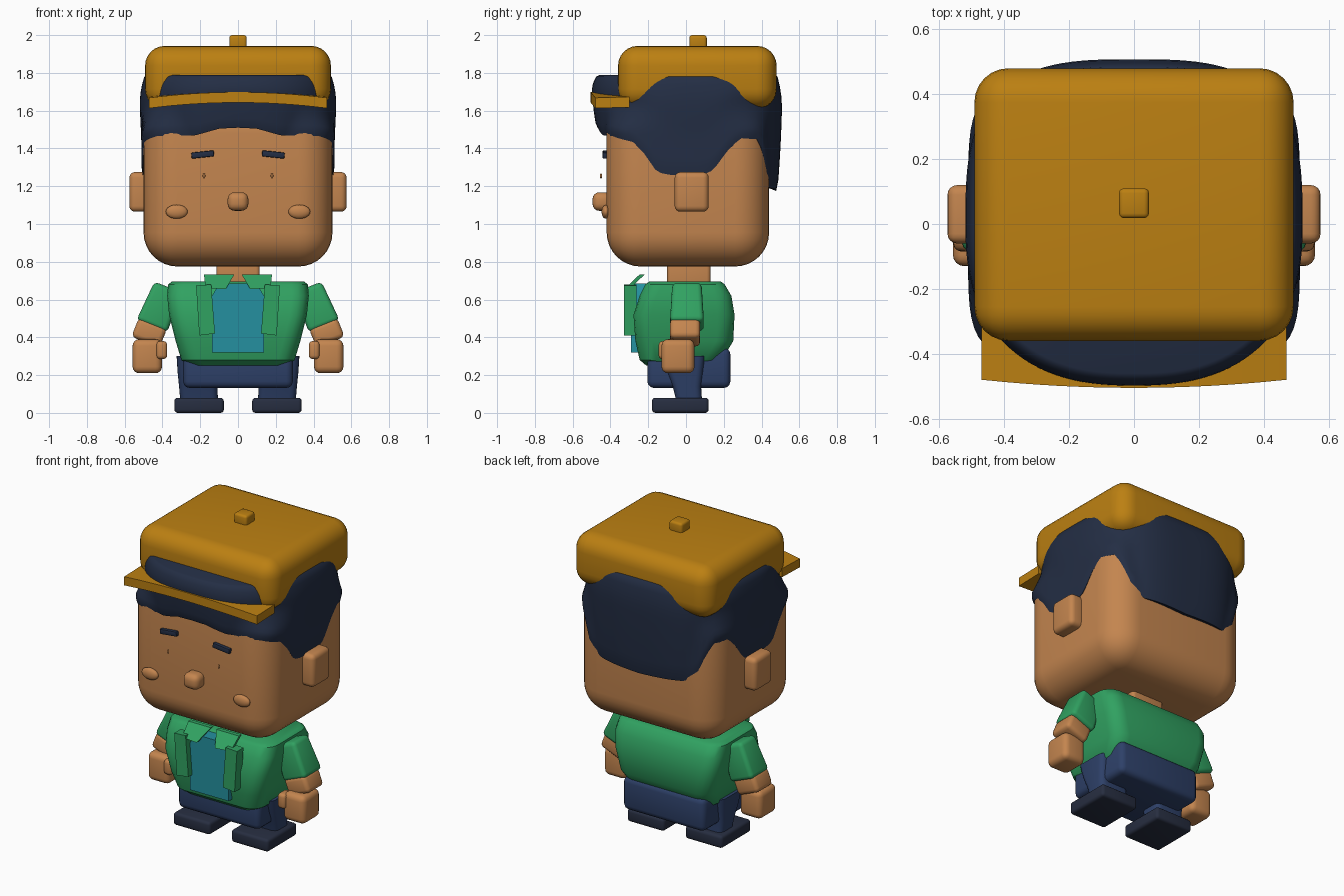
import bpy, bmesh, math
from mathutils import Matrix, Vector

if "Cube" in bpy.data.objects:
    bpy.data.objects.remove(bpy.data.objects["Cube"])


def material(name, rgb):
    m = bpy.data.materials.new(name)
    m.diffuse_color = (*rgb, 1)
    m.use_nodes = True
    m.node_tree.nodes["Principled BSDF"].inputs["Base Color"].default_value = m.diffuse_color
    return m


MUSTARD = material("mustard", (0.50, 0.215, 0.006))
SKIN = material("skin", (0.55, 0.235, 0.078))
NAVY = material("dark_navy", (0.017, 0.027, 0.058))
GREEN = material("green", (0.03, 0.36, 0.12))
TEAL = material("teal", (0.018, 0.28, 0.35))
DENIM = material("denim", (0.027, 0.052, 0.14))
SHOE = material("shoe_navy", (0.02, 0.027, 0.052))


def finish(name, bm, mat, mirror=False, angle=35):
    bmesh.ops.recalc_face_normals(bm, faces=bm.faces)
    me = bpy.data.meshes.new(name)
    bm.to_mesh(me)
    bm.free()
    me.materials.append(mat)
    ob = bpy.data.objects.new(name, me)
    bpy.context.collection.objects.link(ob)
    bpy.ops.object.select_all(action='DESELECT')
    ob.select_set(True)
    bpy.context.view_layer.objects.active = ob
    bpy.ops.object.shade_smooth_by_angle(angle=math.radians(angle))
    if mirror:
        ob.modifiers.new("mirror", 'MIRROR').use_mirror_merge = False
    return ob


def box(name, mat, x, y, z, r=0.0, seg=4, mirror=False, tilt=0, taper=1.0):
    """Rounded box from its ranges; taper scales the top, tilt turns about y."""
    bm = bmesh.new()
    bmesh.ops.create_cube(bm, size=1)
    size = Vector((x[1] - x[0], y[1] - y[0], z[1] - z[0]))
    mid = Vector((x[0] + x[1], y[0] + y[1], z[0] + z[1])) / 2
    for v in bm.verts:
        k = taper if v.co.z > 0 else 1
        v.co = Vector((v.co.x * size.x * k, v.co.y * size.y * k, v.co.z * size.z))
    if r:
        bmesh.ops.bevel(bm, geom=bm.edges[:], offset=r, segments=seg,
                        profile=0.5, affect='EDGES')
    bm.transform(Matrix.Translation(mid) @ Matrix.Rotation(math.radians(tilt), 4, 'Y'))
    return finish(name, bm, mat, mirror)


def loft(name, mat, rings, mirror=False, angle=35):
    bm = bmesh.new()
    rows = [[bm.verts.new(p) for p in ring] for ring in rings]
    n = len(rows[0])
    for a, b in zip(rows, rows[1:]):
        for i in range(n):
            j = (i + 1) % n
            bm.faces.new((a[i], a[j], b[j], b[i]))
    bm.faces.new(rows[0])
    bm.faces.new(rows[-1])
    return finish(name, bm, mat, mirror, angle)


def rounded_ring(z, x0, x1, y0, y1, r, n=4):
    pts = []
    corners = [(x1 - r, y1 - r), (x0 + r, y1 - r), (x0 + r, y0 + r), (x1 - r, y0 + r)]
    for q, (cx, cy) in enumerate(corners):
        for i in range(n + 1):
            a = math.pi / 2 * (q + i / n)
            pts.append((cx + r * math.cos(a), cy + r * math.sin(a), z))
    return pts


def plate(name, mat, outline, y0, y1, lean=0.0, z_ref=0.0, mirror=False):
    """Flat x-z outline given thickness in y; lean pushes the top backward."""
    return loft(name, mat, [[(px, y + lean * (pz - z_ref), pz) for px, pz in outline]
                            for y in (y0, y1)], mirror)


def ellipsoid(name, mat, centre, radii, mirror=False):
    bm = bmesh.new()
    bmesh.ops.create_uvsphere(bm, u_segments=20, v_segments=12, radius=1)
    bm.transform(Matrix.Translation(centre) @ Matrix.Diagonal((*radii, 1)))
    return finish(name, bm, mat, mirror, 60)


# Head and face
box("head", SKIN, (-.5, .5), (-.42, .44), (.775, 1.66), .18, 8)
box("ear", SKIN, (.46, .575), (-.06, .12), (1.065, 1.275), .03, mirror=True)
box("nose", SKIN, (-.055, .055), (-.495, -.39), (1.07, 1.168), .036)
ellipsoid("cheek", SKIN, (.325, -.425, 1.065), (.058, .022, .037), True)
ellipsoid("eye", SKIN, (.18, -.45, 1.255), (.007, .006, .014), True)
box("eyebrow", NAVY, (.127, .247), (-.442, -.415), (1.352, 1.384), .006, 2, True, tilt=6)
box("neck", SKIN, (-.115, .115), (-.1, .13), (.66, .82), .02)

# Hair: a shell whose lower hairline changes around the head
HAIRLINE = [(0, 1.515), (12, 1.51), (27, 1.475), (48, 1.47), (60, 1.44), (66, 1.38),
            (73, 1.28), (80, 1.265), (100, 1.265), (106, 1.29), (115, 1.41),
            (121, 1.455), (129, 1.455), (134, 1.38), (139, 1.23), (146, 1.195), (180, 1.18)]


def hairline(deg):
    for (a, za), (b, zb) in zip(HAIRLINE, HAIRLINE[1:]):
        if deg <= b:
            return za + (zb - za) * (deg - a) / (b - a)
    return HAIRLINE[-1][1]


def reach(dx, dy, a, b, n):
    return ((abs(dx) / a) ** n + (abs(dy) / b) ** n) ** (-1 / n)


def hair_ring(u, inset=1.0, lift=0.0):
    ring = []
    for i in range(120):
        phi = 2 * math.pi * i / 120
        dx, dy = math.sin(phi), -math.cos(phi)
        z0 = hairline(min(math.degrees(phi), 360 - math.degrees(phi)))
        z = z0 + (1.78 - z0) * u + lift
        r = reach(dx, dy, .522, .5 if dy < 0 else .51, 2.45 if dy < 0 else 3.1)
        r *= 1 - .05 * (1 - u) ** 2 - .05 * max(0, (u - .7) / .3) ** 2
        skull = reach(dx, dy, .5, .42 if dy < 0 else .44, 5.8) + .012
        w = min(1, max(0, (1.63 - z) / .12))
        r = (r + (max(r, skull) - r) * w) * inset
        ring.append((dx * r, dy * r, z))
    return ring


loft("hair", NAVY, [hair_ring(0, .8, .03), hair_ring(0, .985, -.005)]
     + [hair_ring(k / 12) for k in range(1, 13)] + [hair_ring(1, .97, .008)], angle=50)

# Cap
box("cap_crown", MUSTARD, (-.492, .492), (-.36, .48), (1.61, 1.943), .105, 6)
box("cap_button", MUSTARD, (-.046, .046), (.018, .11), (1.92, 2.0), .015, 3)
brim = []
for k in range(17):
    s = k / 8 - 1
    front, low = -.505 + .025 * s * s, 1.613 + .03 * (1 - s * s)
    brim.append([(.47 * s, front, low), (.47 * s, front, low + .055),
                 (.47 * s, -.3, low + .06), (.47 * s, -.3, low + .005)])
loft("cap_brim", MUSTARD, brim)

# Jacket, shirt front, lapels and collar
TORSO = [(.25, .265, -.21, .13), (.28, .30, -.245, .19), (.38, .33, -.268, .25),
         (.52, .365, -.278, .257), (.62, .375, -.245, .24), (.68, .37, -.215, .205),
         (.695, .35, -.195, .185)]
loft("jacket", GREEN, [rounded_ring(z, -hx, hx, y0, y1, .09) for z, hx, y0, y1 in TORSO])
plate("shirt_front", TEAL, [(-.137, .32), (.137, .32), (.137, .62), (.1, .685),
                            (-.1, .685), (-.137, .62)], -.29, -.2)
plate("lapel", GREEN, [(.122, .42), (.205, .41), (.222, .675), (.142, .68)],
      -.328, -.262, mirror=True)
plate("collar", GREEN, [(.065, .655), (.172, .66), (.18, .732), (.02, .732)],
      -.322, -.295, 1.05, .66, True)

# Arms
box("sleeve", GREEN, (.326, .502), (-.085, .095), (.45, .675), .025, 3, True, -22, .86)
box("forearm", SKIN, (.39, .55), (-.085, .075), (.37, .48), .025, 3, True, -22)
box("hand", SKIN, (.402, .558), (-.13, .045), (.21, .39), .035, 4, True)
box("thumb", SKIN, (.375, .432), (-.145, -.06), (.285, .38), .02, 3, True)

# Trousers and shoes
box("trouser_hips", DENIM, (-.29, .29), (-.205, .235), (.132, .345), .035, 3)
loft("trouser_leg", DENIM, [rounded_ring(z, x0, x1, y0, y1, .035) for z, x0, x1, y0, y1 in
     [(.06, .105, .305, -.05, .085), (.14, .11, .312, -.07, .08),
      (.22, .11, .32, -.10, .09), (.30, .11, .325, -.12, .10)]], True)
box("shoe", SHOE, (.075, .337), (-.18, .12), (0, .08), .018, 3, True)
